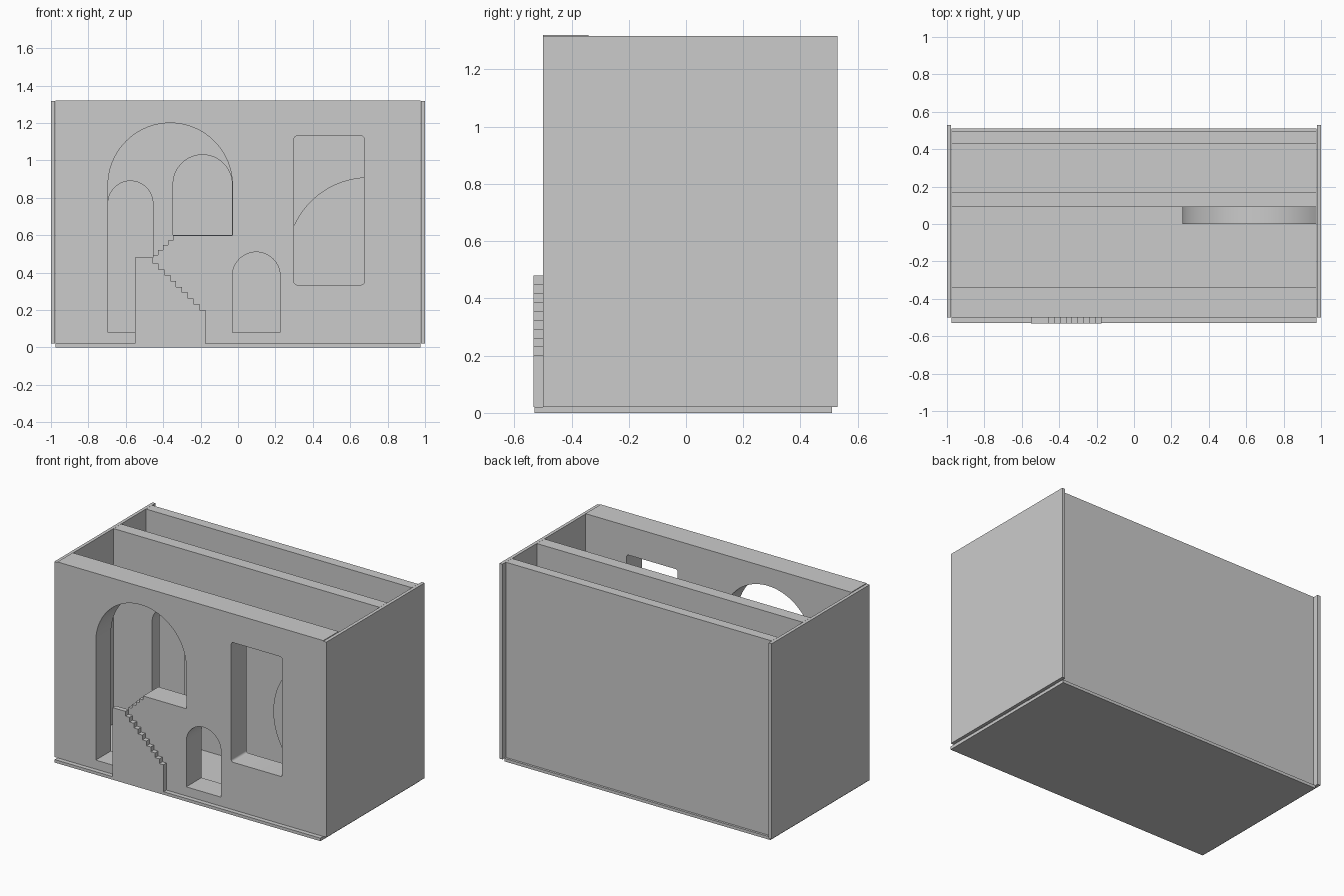
import bpy, math

if "Cube" in bpy.data.objects:
    bpy.data.objects.remove(bpy.data.objects["Cube"])


def box(name, x0, x1, y0, y1, z0, z1):
    bpy.ops.mesh.primitive_cube_add(size=1, location=((x0 + x1) / 2, (y0 + y1) / 2, (z0 + z1) / 2))
    ob = bpy.context.object
    ob.name = name
    ob.scale = (x1 - x0, y1 - y0, z1 - z0)
    bpy.ops.object.transform_apply(location=False, rotation=False, scale=True)
    return ob


def panel(name, outlines, y0, y1):
    """Extrude x-z outlines along y; inner outlines become holes."""
    cu = bpy.data.curves.new(name, 'CURVE')
    cu.dimensions = '2D'
    cu.fill_mode = 'BOTH'
    cu.extrude = (y1 - y0) / 2
    for pts in outlines:
        sp = cu.splines.new('POLY')
        sp.points.add(len(pts) - 1)
        for p, (x, z) in zip(sp.points, pts):
            p.co = (x, z, 0, 1)
        sp.use_cyclic_u = True
    ob = bpy.data.objects.new(name, cu)
    bpy.context.collection.objects.link(ob)
    ob.location.y = (y0 + y1) / 2
    ob.rotation_euler.x = math.pi / 2
    bpy.ops.object.select_all(action='DESELECT')
    ob.select_set(True)
    bpy.context.view_layer.objects.active = ob
    bpy.ops.object.convert(target='MESH')
    ob = bpy.context.object
    bpy.ops.object.mode_set(mode='EDIT')
    bpy.ops.mesh.select_all(action='SELECT')
    bpy.ops.mesh.remove_doubles(threshold=0.0002)
    bpy.ops.mesh.normals_make_consistent(inside=False)
    bpy.ops.object.mode_set(mode='OBJECT')
    bpy.ops.object.shade_smooth_by_angle(angle=math.radians(30))
    return ob


def arc(cx, cz, r, a0, a1, n):
    return [(cx + r * math.cos(math.radians(a0 + (a1 - a0) * i / n)),
             cz + r * math.sin(math.radians(a0 + (a1 - a0) * i / n))) for i in range(n + 1)]


def rect(x0, x1, z0, z1):
    return [(x0, z0), (x1, z0), (x1, z1), (x0, z1)]


def arch_top(x0, x1, top, n=32):
    r = (x1 - x0) / 2
    return arc((x0 + x1) / 2, top - r, r, 0, 180, n)


def arch(x0, x1, z0, top):
    return [(x0, z0), (x1, z0)] + arch_top(x0, x1, top)


def rounded(x0, x1, z0, z1, r):
    return (arc(x1 - r, z1 - r, r, 0, 90, 5) + arc(x0 + r, z1 - r, r, 90, 180, 5)
            + arc(x0 + r, z0 + r, r, 180, 270, 5) + arc(x1 - r, z0 + r, r, 270, 360, 5))


W = 0.977  # inner half width
H = 1.317  # wall height

# Base plate and side walls
box("floor", -W, W, -0.53, 0.51, 0, 0.02)
box("left_wall", -1, -W - 0.001, -0.5, 0.53, 0.02, H)
box("right_wall", W + 0.001, 1, -0.5, 0.53, 0.02, H)

# Front wall: large arch with stepped sill, door and window
opening = [(-0.695, 0.08), (-0.455, 0.08), (-0.455, 0.495)]
for i in range(4):
    x, z = -0.455 + 0.027 * (i + 1), 0.495 + 0.026 * i
    opening += [(x, z), (x, z + 0.026)]
opening += [(-0.03, 0.599)] + arch_top(-0.695, -0.03, 1.2, 48)
door = arch(-0.03, 0.225, 0.08, 0.51)
window = rounded(0.3, 0.675, 0.335, 1.13, 0.015)
panel("front_wall", [rect(-W, W, 0.02, 1.321), opening, door, window], -0.5, -0.34)

# Middle wall with two arched doorways
panel("middle_wall", [rect(-W, W, 0.02, H), arch(-0.695, -0.455, 0.08, 0.89),
                      arch(-0.347, -0.032, 0.6, 1.03)], 0.09, 0.17)

# Solid back wall
box("back_wall", -W, W, 0.43, 0.495, 0.02, H)

# Large disc behind the window, cut off at the right wall
cut = math.degrees(math.acos((W - 0.7) / 0.44))
panel("disc", [arc(0.7, 0.47, 0.44, cut, 360 - cut, 72)], 0.0, 0.09)

# Stair block on the front face
stairs = [(-0.175, 0.02), (-0.175, 0.2)]
for i in range(9):
    x, z = -0.175 - 0.0311 * (i + 1), 0.2 + 0.0311 * i
    stairs += [(x, z), (x, z + 0.0311)]
stairs += [(-0.55, 0.48), (-0.55, 0.02)]
panel("stairs", [stairs], -0.532, -0.5)
